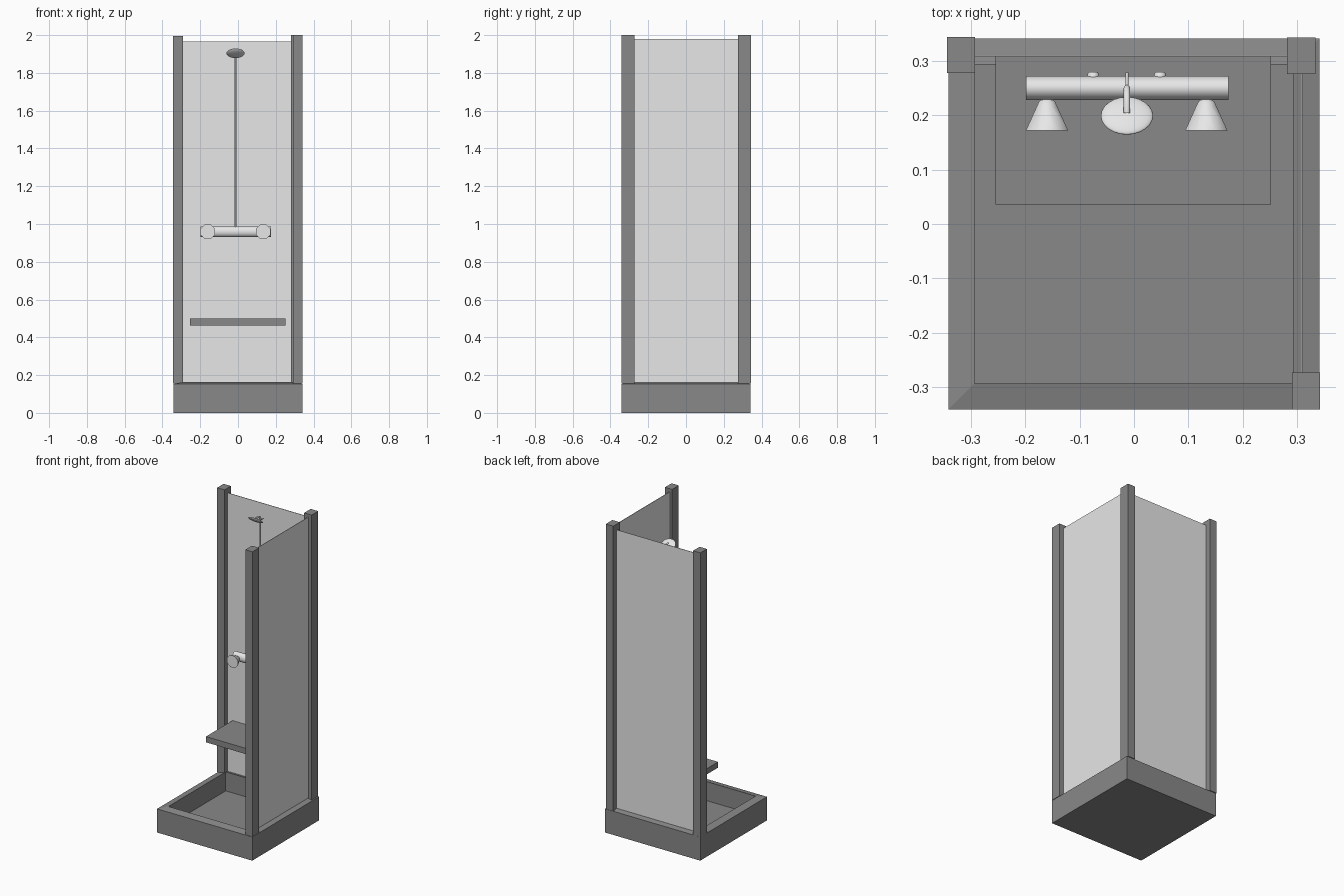
import bpy
import bmesh
import math
from mathutils import Vector

cube = bpy.data.objects.get("Cube")
if cube:
    bpy.data.objects.remove(cube, do_unlink=True)


def material(name, value):
    mat = bpy.data.materials.new(name)
    mat.use_nodes = True
    colour = (value, value, value, 1)
    mat.diffuse_color = colour
    mat.node_tree.nodes["Principled BSDF"].inputs["Base Color"].default_value = colour
    return mat


dark = material("dark_grey", 0.25)
pale = material("pale_grey", 0.8)


def finish(name, bm, mat, smooth=False):
    bmesh.ops.recalc_face_normals(bm, faces=bm.faces[:])
    mesh = bpy.data.meshes.new(name)
    bm.to_mesh(mesh)
    bm.free()
    mesh.materials.append(mat)
    obj = bpy.data.objects.new(name, mesh)
    bpy.context.collection.objects.link(obj)
    if smooth:
        bpy.ops.object.select_all(action="DESELECT")
        obj.select_set(True)
        bpy.context.view_layer.objects.active = obj
        bpy.ops.object.shade_smooth_by_angle(angle=math.radians(50))
    return obj


def box(name, low, high, mat):
    bm = bmesh.new()
    bmesh.ops.create_cube(bm, size=1)
    low, high = Vector(low), Vector(high)
    for v in bm.verts:
        v.co = (low + high) / 2 + v.co * (high - low)
    return finish(name, bm, mat)


def lathe(name, profile, centre, axis, mat, sides=24, squash=1.0):
    """Turn (distance, radius) pairs around an axis, with closed ends."""
    bm = bmesh.new()
    rings = []
    for d, r in profile:
        ring = []
        for i in range(sides):
            a = math.tau * (i + 0.5) / sides
            u, w = r * math.cos(a) * squash, r * math.sin(a)
            co = {"X": (d, u, w), "Y": (u, d, w), "Z": (u, w, d)}[axis]
            ring.append(bm.verts.new(Vector(centre) + Vector(co)))
        rings.append(ring)
    for a, b in zip(rings, rings[1:]):
        for i in range(sides):
            j = (i + 1) % sides
            bm.faces.new((a[i], a[j], b[j], b[i]))
    bm.faces.new(rings[0])
    bm.faces.new(rings[-1])
    return finish(name, bm, mat, True)


def tube(name, points, radius, mat):
    curve = bpy.data.curves.new(name, "CURVE")
    curve.dimensions = "3D"
    curve.bevel_depth = radius
    curve.bevel_resolution = 3
    curve.use_fill_caps = True
    spline = curve.splines.new("POLY")
    spline.points.add(len(points) - 1)
    for p, co in zip(spline.points, points):
        p.co = (*co, 1)
    curve.materials.append(mat)
    obj = bpy.data.objects.new(name, curve)
    bpy.context.collection.objects.link(obj)


# Tray: square rings from the underside, over the sloped rim, to the sunken floor
bm = bmesh.new()
rings = []
for half, z in ((0.341, 0), (0.341, 0.153), (0.293, 0.163), (0.293, 0.04)):
    rings.append([bm.verts.new((sx * half, sy * half, z))
                  for sx, sy in ((-1, -1), (1, -1), (1, 1), (-1, 1))])
for a, b in zip(rings, rings[1:]):
    for i in range(4):
        j = (i + 1) % 4
        bm.faces.new((a[i], a[j], b[j], b[i]))
bm.faces.new(rings[0])
bm.faces.new(rings[-1])
finish("tray", bm, dark)

# Corner posts
box("back_right_post", (-0.344, 0.278, 0.155), (-0.292, 0.344, 1.995), dark)
box("back_left_post", (0.281, 0.276, 0.155), (0.334, 0.343, 2), dark)
box("front_left_post", (0.291, -0.341, 0.155), (0.342, -0.273, 2), dark)

# Thin wall panels
box("back_panel", (-0.3, 0.308, 0.162), (0.29, 0.311, 1.965), pale)
box("side_panel", (0.307, -0.28, 0.162), (0.31, 0.28, 1.98), pale)

# Shelf seat
box("shelf", (-0.255, 0.036, 0.463), (0.252, 0.308, 0.5), dark)

# Mixer bar with wall fixings and flared handles
BAR_Z = 0.959
lathe("mixer_bar", ((-0.199, 0.028), (0.174, 0.028)), (0, 0.25, BAR_Z), "X", pale, squash=0.8)
for side, x in (("right", -0.075), ("left", 0.048)):
    lathe(side + "_fixing", ((0.262, 0.011), (0.276, 0.011), (0.28, 0.008)),
          (x, 0, BAR_Z), "Y", pale, 16)
for side, x in (("right", -0.16), ("left", 0.133)):
    lathe(side + "_handle",
          ((0.172, 0.042), (0.215, 0.021), (0.225, 0.016), (0.231, 0.008)),
          (x, 0, BAR_Z), "Y", pale, 8)

# Riser pipe, wall bracket and shower arm
X = -0.013
tube("riser_pipe", ((X, 0.247, 0.975), (X, 0.247, 1.9)), 0.005, pale)
tube("wall_bracket", ((X, 0.245, 1.885), (X, 0.279, 1.885)), 0.003, pale)
tube("shower_arm", ((X, 0.25, 1.89), (X, 0.243, 1.906), (X, 0.228, 1.914),
                    (X, 0.204, 1.915)), 0.006, pale)

# Tilted shower head
bm = bmesh.new()
bmesh.ops.create_uvsphere(bm, u_segments=24, v_segments=12, radius=1)
head = finish("shower_head", bm, pale, True)
head.scale = (0.048, 0.042, 0.01)
head.rotation_euler = (math.radians(-35), 0, 0)
head.location = (X, 0.199, 1.904)
